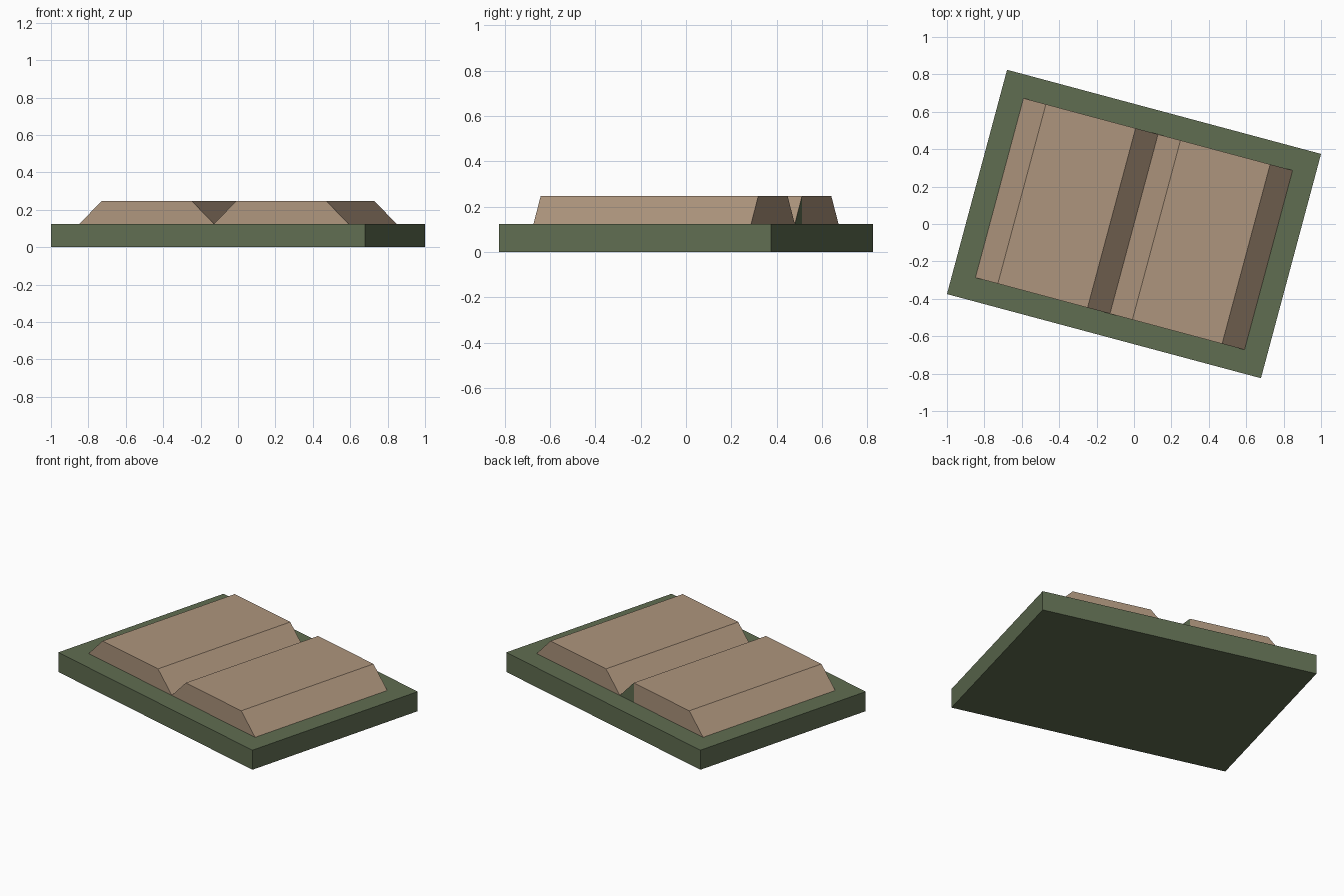
import bpy, bmesh, math
from mathutils import Matrix

if "Cube" in bpy.data.objects:
    bpy.data.objects.remove(bpy.data.objects["Cube"])

ANGLE = math.radians(-15)
# the plate is 14 x 10 units; its turned outline spans 2 in x
U = 2 / (14 * math.cos(ANGLE) + 10 * math.sin(-ANGLE))


def material(name, rgb):
    m = bpy.data.materials.new(name)
    m.diffuse_color = (*rgb, 1)
    m.use_nodes = True
    m.node_tree.nodes["Principled BSDF"].inputs["Base Color"].default_value = m.diffuse_color
    return m


green = material("moss green", (0.117, 0.155, 0.083))
tan = material("tan", (0.42, 0.30, 0.205))


def prism(name, profile, half_depth, mats, green_corner=None):
    """Extrude an x-z profile along y, then turn it into place."""
    bm = bmesh.new()
    face = bm.faces.new([bm.verts.new((x * U, -half_depth * U, z * U)) for x, z in profile])
    ext = bmesh.ops.extrude_face_region(bm, geom=[face])
    verts = [v for v in ext["geom"] if isinstance(v, bmesh.types.BMVert)]
    bmesh.ops.translate(bm, verts=verts, vec=(0, 2 * half_depth * U, 0))
    if green_corner is not None:
        # green triangle at the inner corner of the back end
        bmesh.ops.bisect_plane(bm, geom=bm.verts[:] + bm.edges[:] + bm.faces[:],
                               plane_co=(green_corner * U, 0, 0), plane_no=(1, 0, 0))
    bmesh.ops.recalc_face_normals(bm, faces=bm.faces)
    if green_corner is not None:
        for f in bm.faces:
            if f.normal.y > 0.9 and f.calc_center_median().x > green_corner * U:
                f.material_index = 1
    bmesh.ops.transform(bm, matrix=Matrix.Rotation(ANGLE, 4, 'Z'), verts=bm.verts)
    me = bpy.data.meshes.new(name)
    bm.to_mesh(me)
    bm.free()
    for m in mats:
        me.materials.append(m)
    bpy.context.collection.objects.link(bpy.data.objects.new(name, me))


# base plate
prism("base_plate", [(-7, 0), (7, 0), (7, 1), (-7, 1)], 5, [green])

# two bevelled ridges side by side
for name, x, corner in (("left_ridge", -6, -1), ("right_ridge", 0, None)):
    prism(name, [(x, 1), (x + 6, 1), (x + 5, 2), (x + 1, 2)], 4, [tan, green], corner)
